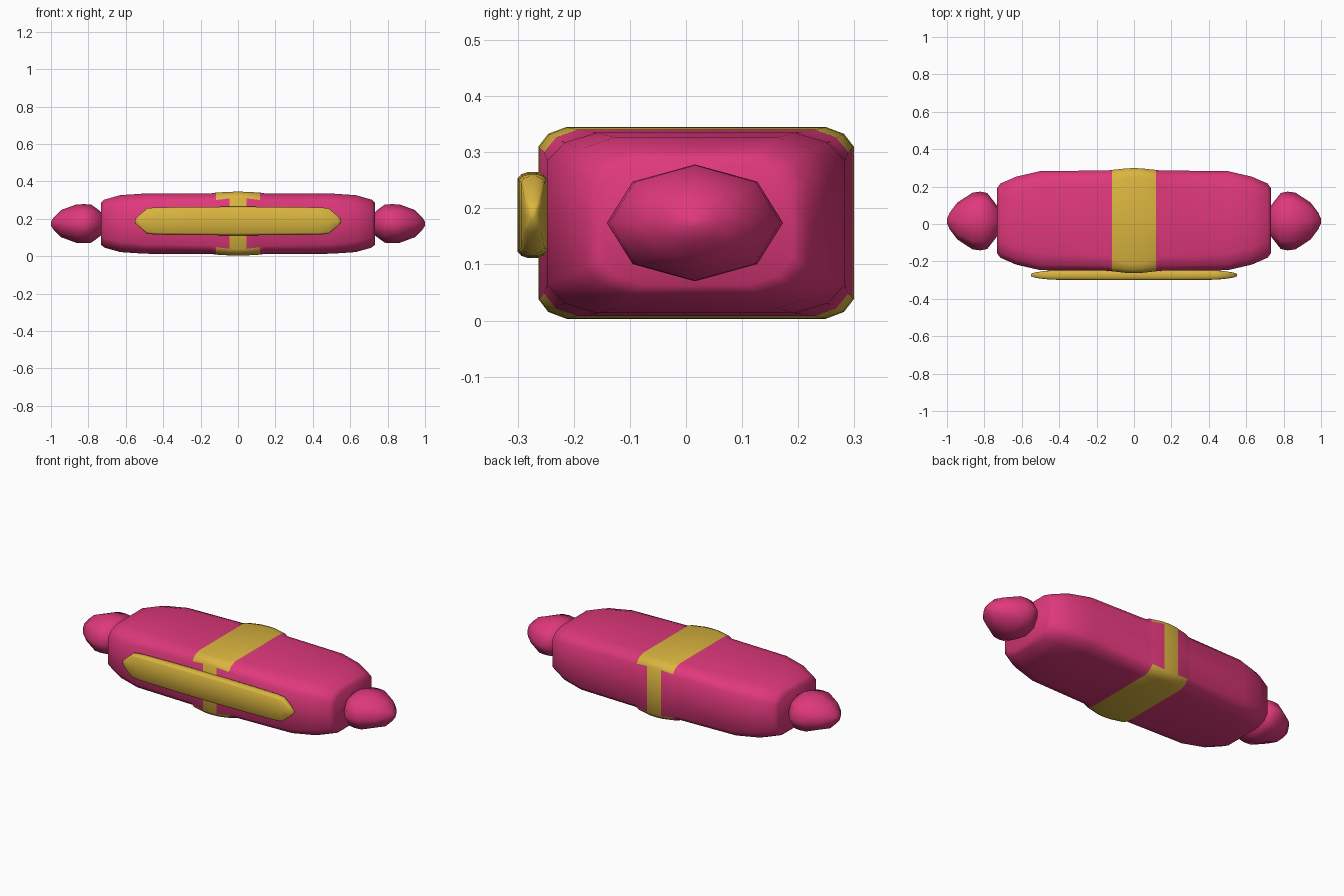
import bpy, bmesh, math

if "Cube" in bpy.data.objects:
    bpy.data.objects.remove(bpy.data.objects["Cube"])

CY, CZ = 0.018, 0.174


def material(name, rgb):
    m = bpy.data.materials.new(name)
    m.diffuse_color = (*rgb, 1)
    m.use_nodes = True
    m.node_tree.nodes["Principled BSDF"].inputs["Base Color"].default_value = m.diffuse_color
    return m


pink = material("pink", (0.74, 0.04, 0.20))
yellow = material("golden yellow", (0.70, 0.46, 0.05))


def mirrored(stations):
    """Stations from x = 0 outward, continued to the negative side."""
    return [(-s[0], *s[1:]) for s in reversed(stations) if s[0] > 0] + stations


def rounded_box(a, b, cy, cz):
    """Chamfered rectangle cross-section with corners of size cy by cz."""
    q = [(a, 0), (a, b - cz), (a - 0.35 * cy, b - 0.35 * cz), (a - cy, b), (0, b)]
    half = q + [(-y, z) for y, z in reversed(q[:-1])]
    return half + [(y, -z) for y, z in reversed(half[1:-1])]


def loft(name, rings, center, mats, rule=None):
    """Skin rings of (x, [(y, z), ...]) and cap both ends."""
    bm = bmesh.new()
    rows = [[bm.verts.new((x, center[0] + y, center[1] + z)) for y, z in pts]
            for x, pts in rings]
    n = len(rows[0])
    for r0, r1 in zip(rows, rows[1:]):
        for i in range(n):
            j = (i + 1) % n
            bm.faces.new((r0[i], r0[j], r1[j], r1[i]))
    for row in (rows[0], rows[-1]):
        bm.faces.new(row)
    bmesh.ops.recalc_face_normals(bm, faces=bm.faces[:])
    for f in bm.faces:
        f.smooth = True
        if rule:
            f.material_index = rule(f.calc_center_median())
    me = bpy.data.meshes.new(name)
    bm.to_mesh(me)
    bm.free()
    for m in mats:
        me.materials.append(m)
    ob = bpy.data.objects.new(name, me)
    bpy.context.collection.objects.link(ob)
    return ob


# Wrapped body: band is wide over top, bottom and corners, narrow on the sides
body = mirrored([(0, 0.281, 0.171, 0.05, 0.035), (0.045, 0.279, 0.170, 0.05, 0.035),
                 (0.118, 0.271, 0.166, 0.06, 0.04), (0.14, 0.268, 0.162, 0.08, 0.045),
                 (0.50, 0.265, 0.161, 0.09, 0.05), (0.63, 0.235, 0.152, 0.09, 0.055),
                 (0.715, 0.198, 0.128, 0.08, 0.05), (0.733, 0.172, 0.112, 0.08, 0.05)])


def band_rule(c):
    x = abs(c.x)
    return int(x < 0.045 or (x < 0.118 and abs(c.z - CZ) > 0.11))


loft("wrapped_body", [(s[0], rounded_box(*s[1:])) for s in body], (CY, CZ),
     [pink, yellow], band_rule)

# Twisted end knobs, eight sided
knob = [(0.715, 0.05, 0.04), (0.738, 0.09, 0.068), (0.785, 0.150, 0.102),
        (0.82, 0.157, 0.104), (0.863, 0.152, 0.103), (0.945, 0.098, 0.073),
        (0.985, 0.045, 0.034), (1.0, 0.012, 0.010)]
for side, name in ((1, "right_knob"), (-1, "left_knob")):
    rings = [(side * x, [(ry * math.cos(k * math.pi / 4), rz * math.sin(k * math.pi / 4))
                         for k in range(8)]) for x, ry, rz in knob]
    loft(name, rings, (0.016, CZ), [pink])

# Front bar
bar = mirrored([(0, 0.027, 0.077), (0.25, 0.026, 0.075), (0.43, 0.025, 0.073),
                (0.485, 0.021, 0.069), (0.53, 0.014, 0.030), (0.552, 0.006, 0.010)])
loft("front_bar", [(x, rounded_box(a, b, 0.7 * a, 0.15 * b)) for x, a, b in bar],
     (-0.273, 0.188), [yellow])
